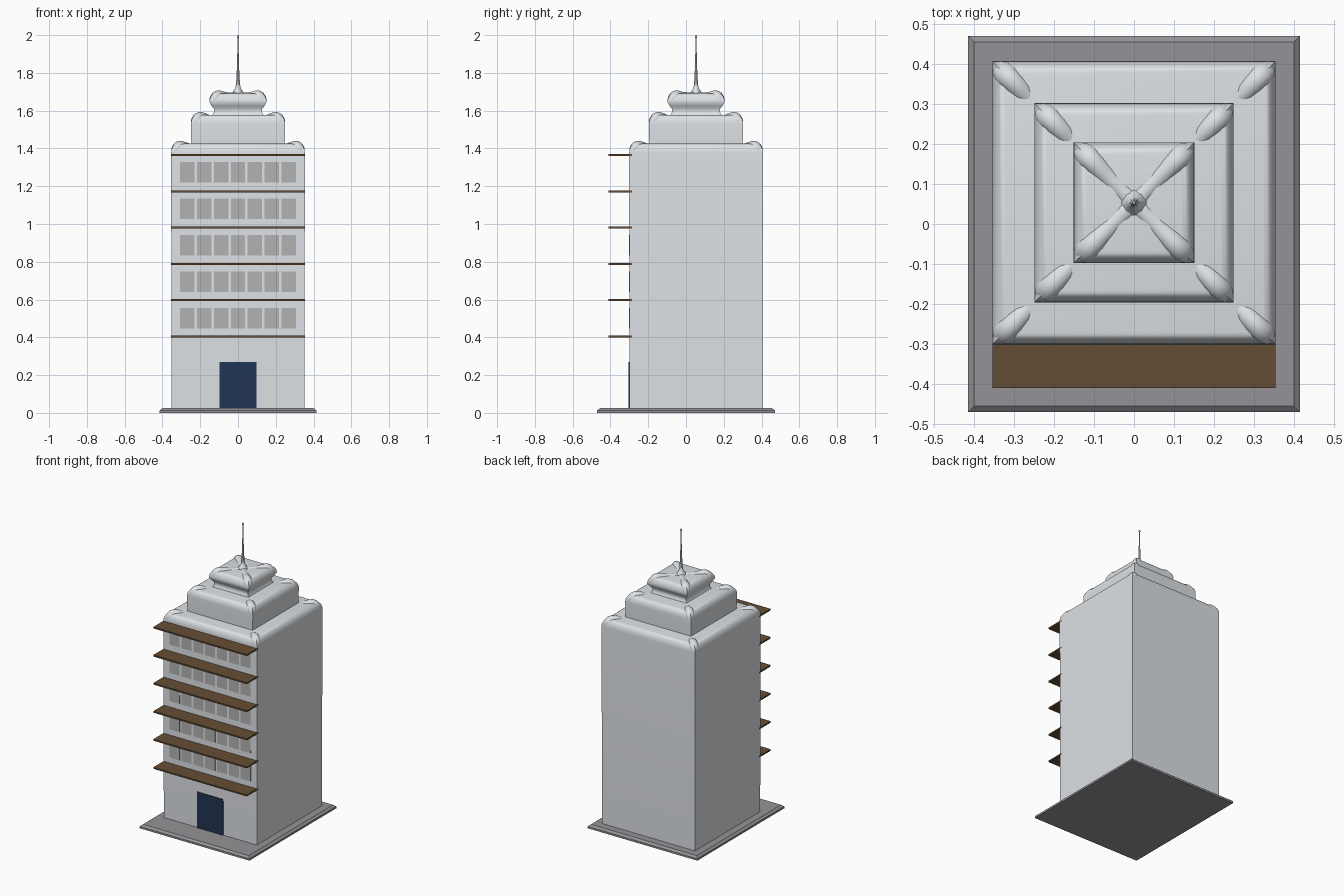
import bpy, bmesh, math

if "Cube" in bpy.data.objects:
    bpy.data.objects.remove(bpy.data.objects["Cube"])

CY = 0.053  # depth centre of the tower


def material(name, rgb):
    m = bpy.data.materials.new(name)
    m.diffuse_color = (*rgb, 1)
    m.use_nodes = True
    m.node_tree.nodes["Principled BSDF"].inputs["Base Color"].default_value = m.diffuse_color
    return m


WALL = material("pale_wall", (0.72, 0.75, 0.78))
STONE = material("grey_paving", (0.30, 0.29, 0.31))
WOOD = material("brown_slab", (0.13, 0.075, 0.035))
NAVY = material("navy_door", (0.015, 0.035, 0.09))
GLASS = material("grey_glass", (0.45, 0.45, 0.45))


def loft(name, rings, mat, smooth=True):
    """Skin a list of equal-length point rings and cap both ends."""
    bm = bmesh.new()
    loops = [[bm.verts.new(p) for p in ring] for ring in rings]
    n = len(loops[0])
    for a, b in zip(loops, loops[1:]):
        for i in range(n):
            j = (i + 1) % n
            bm.faces.new((a[i], a[j], b[j], b[i]))
    bm.faces.new(loops[0][::-1])
    bm.faces.new(loops[-1])
    bmesh.ops.recalc_face_normals(bm, faces=bm.faces)
    me = bpy.data.meshes.new(name)
    bm.to_mesh(me)
    bm.free()
    ob = bpy.data.objects.new(name, me)
    bpy.context.collection.objects.link(ob)
    me.materials.append(mat)
    if smooth:
        bpy.ops.object.select_all(action='DESELECT')
        ob.select_set(True)
        bpy.context.view_layer.objects.active = ob
        bpy.ops.object.shade_smooth_by_angle(angle=math.radians(40))
    return ob


def rect(hx, hy, z, cy=0.0):
    return [(-hx, cy - hy, z), (hx, cy - hy, z), (hx, cy + hy, z), (-hx, cy + hy, z)]


def box(name, x0, x1, y0, y1, z0, z1, mat):
    cx, cy = (x0 + x1) / 2, (y0 + y1) / 2
    rings = [[(x + cx, y, z) for x, y, z in rect((x1 - x0) / 2, (y1 - y0) / 2, zz, cy)]
             for zz in (z0, z1)]
    return loft(name, rings, mat, smooth=False)


def tier(name, wall, half, z_wall, z_top):
    """Square storey whose top edge is rounded over."""
    r = 0.032
    h = z_top - z_wall
    rings = [rect(a, a, z, CY) for a, z in wall]
    for k in range(7):
        t = k / 6 * math.pi / 2
        a = half - r * (1 - math.cos(t))
        rings.append(rect(a, a, z_wall + h * math.sin(t), CY))
    return loft(name, rings, WALL)


def ridges(name, path):
    """Diagonal rounded hips on the four corners; path = (half, z, radius)."""
    for q, (sx, sy) in enumerate(((1, 1), (-1, 1), (-1, -1), (1, -1))):
        rings = []
        for a, z, r in path:
            ring = []
            for k in range(16):
                t = k * math.tau / 16
                w = r * math.cos(t) / math.sqrt(2)
                ring.append((sx * (a + w), CY + sy * (a - w), z + r * math.sin(t)))
            rings.append(ring)
        loft(f"{name}_{q + 1}", rings, WALL)


# Paved plinth with chamfered rim
loft("plinth", [rect(0.415, 0.47, 0), rect(0.415, 0.47, 0.013),
                rect(0.40, 0.455, 0.025)], STONE, smooth=False)

# Main tower and the two stepped storeys
tier("main_tower", [(0.352, 0.02)], 0.354, 1.375, 1.425)
tier("middle_storey", [(0.247, 1.41)], 0.249, 1.53, 1.578)
tier("top_storey", [(0.14, 1.57), (0.128, 1.59), (0.128, 1.61), (0.14, 1.625)],
     0.151, 1.645, 1.692)


# Raised corner hips
def hip(half, z):
    return [(half - 0.006, z - 0.042, 0.006), (half - 0.015, z - 0.03, 0.02),
            (half - 0.027, z - 0.021, 0.028), (half - 0.04, z - 0.015, 0.029),
            (half - 0.055, z - 0.013, 0.028), (half - 0.075, z - 0.018, 0.027),
            (half - 0.098, z - 0.028, 0.025)]


ridges("main_hip", hip(0.354, 1.425))
ridges("middle_hip", hip(0.249, 1.578))
ridges("top_hip", hip(0.151, 1.692)[:-1] + [(0.045, 1.669, 0.027), (0.0, 1.675, 0.026)])

# Spire with a small ball at the tip
profile = [(0.036, 1.685), (0.025, 1.703), (0.014, 1.718), (0.010, 1.745), (0.007, 1.80),
           (0.004, 1.90), (0.003, 1.984), (0.006, 1.989), (0.006, 1.995), (0.003, 2.0)]
loft("spire", [[(r * math.cos(k * math.tau / 8), CY + r * math.sin(k * math.tau / 8), z)
                for k in range(8)] for r, z in profile], WALL)

# Front balcony slabs
for i in range(6):
    z = 0.405 + i * 0.192
    box(f"balcony_slab_{i + 1}", -0.354, 0.354, -0.41, -0.285, z - 0.005, z + 0.005, WOOD)

# Five rows of seven front windows
for row in range(5):
    z = 0.448 + row * 0.193
    for col in range(7):
        x = (col - 3) * 0.0895
        box(f"window_{row + 1}_{col + 1}", x - 0.038, x + 0.038, -0.301, -0.29,
            z, z + 0.107, GLASS)

# Entrance door
box("door", -0.098, 0.098, -0.304, -0.29, 0.022, 0.27, NAVY)
